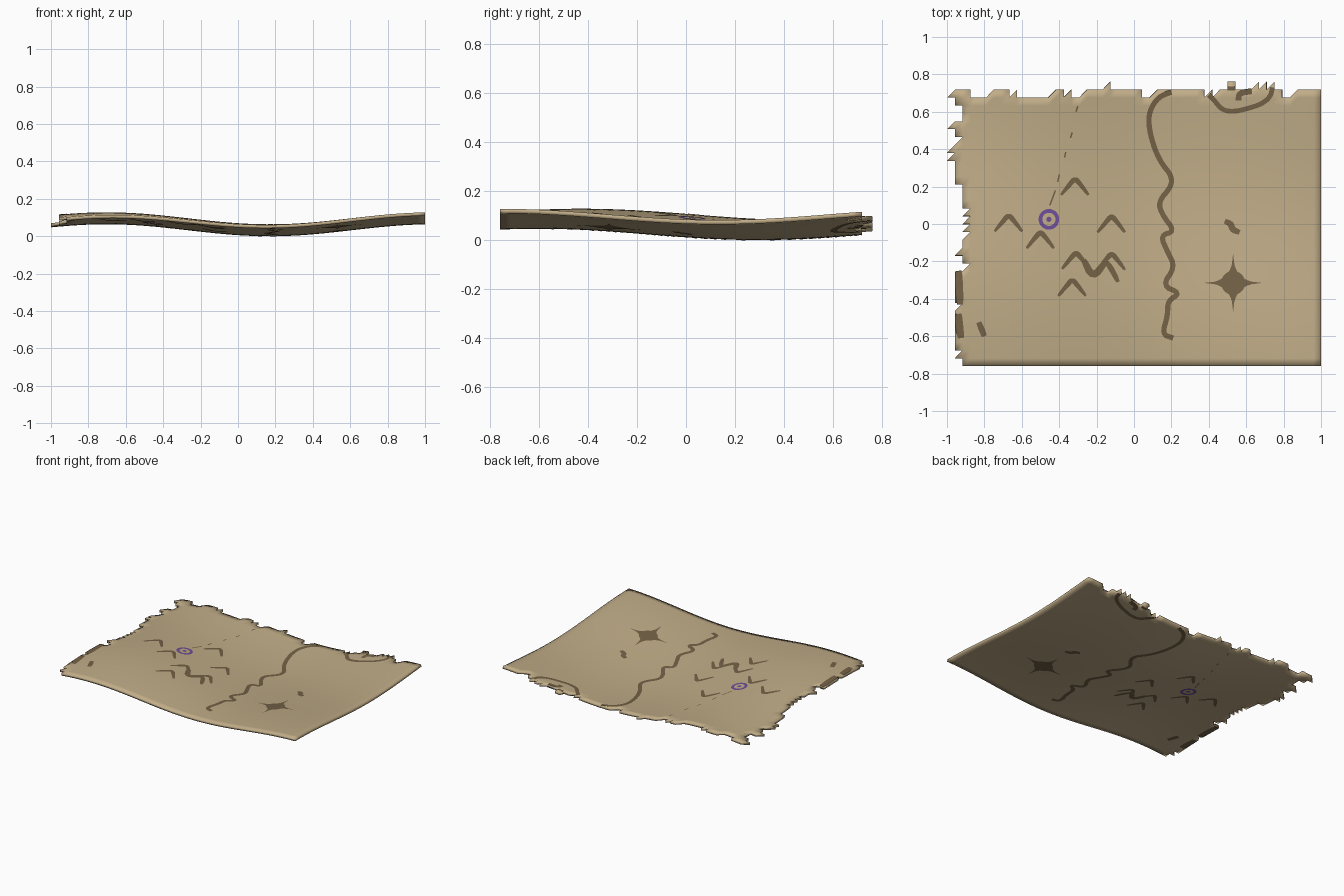
import bpy, bmesh, math
from mathutils import Vector

old = bpy.data.objects.get("Cube")
if old:
    bpy.data.objects.remove(old, do_unlink=True)

THICK = 0.018
LIFT = 0.0015
COLS, ROWS = 48, 36
CELL_X, CELL_Y = 2 / COLS, 1.52 / ROWS


def material(name, rgb):
    m = bpy.data.materials.new(name)
    m.use_nodes = True
    color = (*rgb, 1)
    m.diffuse_color = color
    bsdf = m.node_tree.nodes["Principled BSDF"]
    bsdf.inputs["Base Color"].default_value = color
    bsdf.inputs["Roughness"].default_value = 0.9
    return m


parchment = material("parchment tan", (0.53, 0.415, 0.245))
ink = material("brown ink", (0.175, 0.122, 0.062))
purple = material("purple ink", (0.155, 0.075, 0.32))


def height(x, y):
    """Upper surface of the gently rolling sheet."""
    trough = 0.33 - 0.2 * x
    return 0.073 - 0.032 * math.cos(3.6 * (x - 0.17)) - 0.023 * math.cos(3.5 * (y - trough))


def make_object(name, bm, mat):
    mesh = bpy.data.meshes.new(name)
    bm.to_mesh(mesh)
    bm.free()
    mesh.materials.append(mat)
    obj = bpy.data.objects.new(name, mesh)
    bpy.context.collection.objects.link(obj)
    bpy.ops.object.select_all(action="DESELECT")
    obj.select_set(True)
    bpy.context.view_layer.objects.active = obj
    bpy.ops.object.shade_smooth_by_angle(angle=math.radians(40))
    return obj


# Torn edges: '#' whole cell, '/' lower right half, '.' torn away
BACK = "/##../##/..../#/./#######./######//########./###"
BACK_TEETH = {20: "/", 36: "#", 39: "/", 40: "/", 41: "/"}
LEFT = "./#####/####../........#####/##..#"
LEFT_TEETH = (26, 27, 30)
LEFT_NOTCHES = (12, 16, 17, 18, 19)


def cell_kind(i, j):
    if j == ROWS - 1:
        return BACK_TEETH.get(i, ".")
    if j == ROWS - 2:
        return BACK[i]
    if i == 0:
        return "/" if j in LEFT_TEETH else "."
    if i == 1:
        return LEFT[j]
    if i == 2 and j in LEFT_NOTCHES:
        return "/"
    return "#"


# Parchment sheet
bm = bmesh.new()
grid = {}


def corner(i, j):
    if (i, j) not in grid:
        x, y = -1 + i * CELL_X, -0.76 + j * CELL_Y
        grid[i, j] = bm.verts.new((x, y, height(x, y)))
    return grid[i, j]


for i in range(COLS):
    for j in range(ROWS):
        kind = cell_kind(i, j)
        if kind == ".":
            continue
        loop = [(i, j), (i + 1, j), (i + 1, j + 1)]
        if kind == "#":
            loop.append((i, j + 1))
        bm.faces.new([corner(*c) for c in loop])
sheet = make_object("parchment_sheet", bm, parchment)
solid = sheet.modifiers.new("thickness", "SOLIDIFY")
solid.thickness = THICK
solid.offset = -1


def paint(name, polygons, mat):
    """Lay flat polygons as ink skins over both sides of the sheet."""
    bm = bmesh.new()
    for poly in polygons:
        area = sum(a[0] * b[1] - b[0] * a[1] for a, b in zip(poly, poly[1:] + poly[:1]))
        if area < 0:
            poly = poly[::-1]
        bm.faces.new([bm.verts.new((x, y, height(x, y) + LIFT)) for x, y in poly])
        bm.faces.new([bm.verts.new((x, y, height(x, y) - THICK - LIFT)) for x, y in poly[::-1]])
    bmesh.ops.remove_doubles(bm, verts=bm.verts, dist=0.00005)
    return make_object(name, bm, mat)


def stroke(points, width, taper=1.0):
    """Quads of a rounded brush stroke along a path."""
    pts = [Vector(p) for p in points]
    for _ in range(2):
        cut = [pts[0]]
        for a, b in zip(pts, pts[1:]):
            cut += [a.lerp(b, 0.25), a.lerp(b, 0.75)]
        pts = cut + [pts[-1]]
    rails = []
    last = len(pts) - 1
    for k, p in enumerate(pts):
        d = (pts[min(k + 1, last)] - pts[max(k - 1, 0)]).normalized()
        w = width / 2 * (taper + (1 - taper) * math.sin(math.pi * k / last))
        side = Vector((-d.y, d.x)) * w
        rails.append((tuple(p + side), tuple(p - side)))
    return [[a[0], a[1], b[1], b[0]] for a, b in zip(rails, rails[1:])]


def radial(cx, cy, radius, inner=0.0, steps=4, n=48):
    """Quads between scaled copies of a polar outline."""
    def at(k, s):
        t = math.tau * k / n
        r = radius(t) * s
        return (cx + r * math.cos(t), cy + r * math.sin(t))
    polys = []
    for s in range(steps):
        lo, hi = (inner + (1 - inner) * q / steps for q in (s, s + 1))
        for k in range(n):
            quad = [at(k, hi), at(k + 1, hi)]
            quad += [at(k + 1, lo), at(k, lo)] if lo > 0 else [(cx, cy)]
            polys.append(quad)
    return polys


# River
river = [(.2, .705), (.13, .68), (.08, .6), (.08, .51), (.11, .4), (.15, .32), (.2, .26),
         (.2, .2), (.13, .12), (.15, .05), (.22, -.04), (.14, -.06), (.18, -.15), (.22, -.23),
         (.15, -.33), (.25, -.37), (.18, -.41), (.18, -.49), (.15, -.59), (.21, -.61)]
paint("river", stroke(river, 0.028), ink)

# Mountain peaks
peaks = [(-.67, .045), (-.5, -.045), (-.315, .24), (-.12, .04), (-.31, -.155), (-.12, -.16),
         (-.33, -.3)]
for k, (x, y) in enumerate(peaks):
    path = [(x - .075, y - .085), (x - .03, y - .03), (x, y + .005), (x + .03, y - .03),
            (x + .072, y - .085)]
    paint(f"mountain_{k + 1}", stroke(path, 0.028, 0.4), ink)
ridges = stroke([(-.27, -.19), (-.22, -.29), (-.15, -.2)], 0.04, 0.6)
ridges += stroke([(-.15, -.2), (-.12, -.24), (-.085, -.31)], 0.03, 0.5)
paint("mountain_ridges", ridges, ink)

# Dashed trail
dashes = []
for x, y, dx, dy in [(-.3, .63, -.01, -.03), (-.33, .49, -.01, -.03), (-.365, .385, -.006, -.03),
                     (-.4, .265, -.008, -.04), (-.42, .18, -.03, -.08)]:
    dashes += stroke([(x, y), (x + dx, y + dy)], 0.008)
paint("trail_dashes", dashes, ink)

# Purple target ring and its dot
paint("target_ring", radial(-.455, .025, lambda t: 0.055, 0.64, 1), purple)
paint("target_dot", radial(-.455, .025, lambda t: 0.014, 0, 1, 12), purple)


# Compass star
def star(t):
    spread = (abs(math.cos(t)) ** 0.5 + abs(math.sin(t)) ** 0.5) ** 2
    return max(0.158 / spread, 0.064)


paint("compass_star", radial(.53, -.315, star, 0, 4, 96), ink)

# Islet, bay and edge stains
paint("islet", stroke([(.485, .015), (.52, 0), (.525, -.03), (.565, -.045)], 0.034, 0.7), ink)
bay = stroke([(.4, .69), (.43, .66), (.47, .61), (.53, .6), (.6, .615), (.68, .64),
              (.73, .68), (.74, .73)], 0.026)
bay += stroke([(.5, .725), (.54, .725)], 0.02)
bay += stroke([(.56, .66), (.56, .7), (.63, .71)], 0.032)
paint("bay", bay, ink)
stains = stroke([(-.937, -.25), (-.935, -.34), (-.93, -.43)], 0.042, 0.7)
stains += stroke([(-.938, -.48), (-.935, -.54), (-.925, -.61)], 0.042, 0.7)
stains += stroke([(-.83, -.525), (-.8, -.6)], 0.032, 0.8)
paint("edge_stains", stains, ink)
